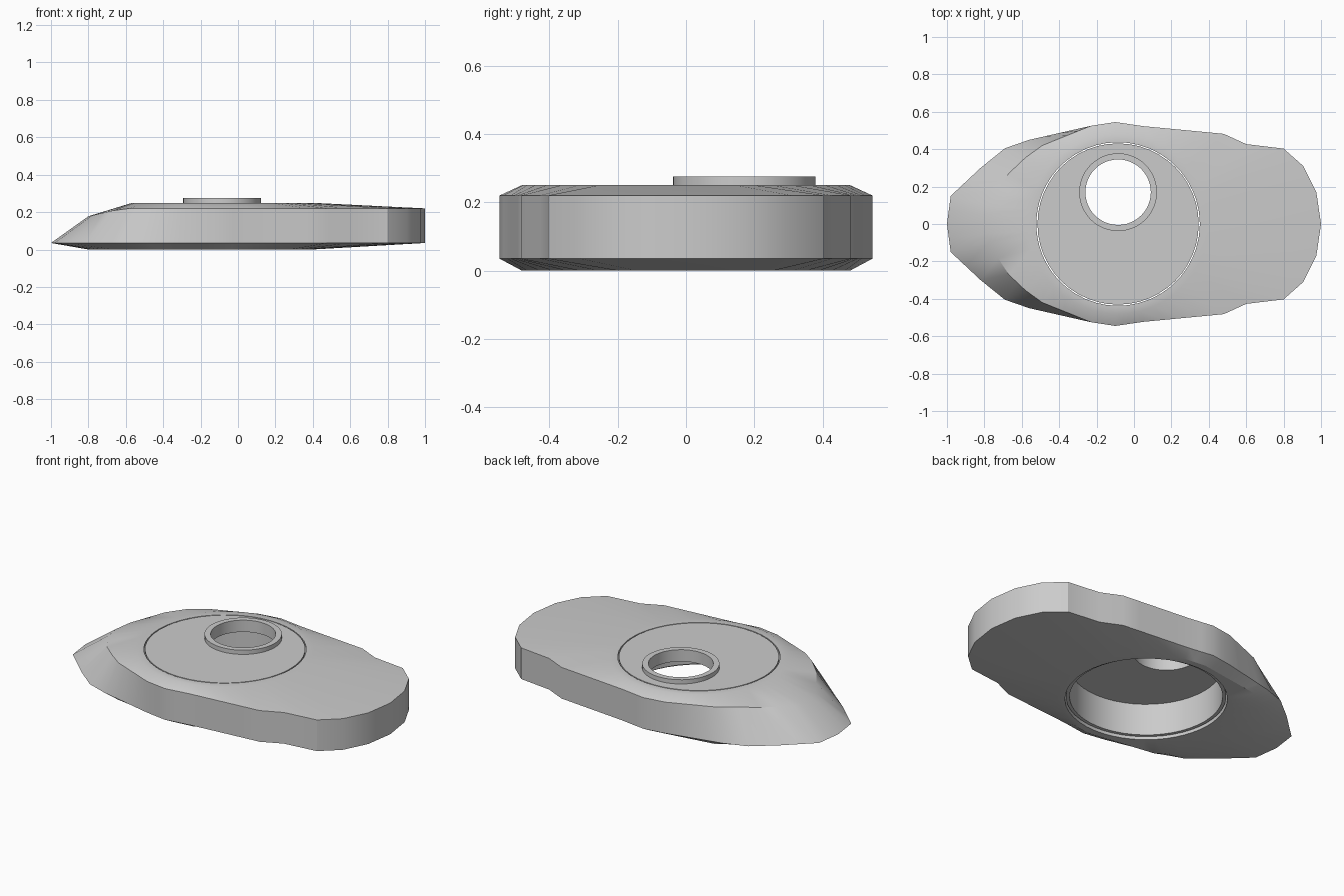
import bpy, math

if "Cube" in bpy.data.objects:
    bpy.data.objects.remove(bpy.data.objects["Cube"])

CX = -0.085  # centre of the round insert


def circle(x, y, r, z, angles):
    return [(x + r * math.cos(a), y + r * math.sin(a), z) for a in angles]


def ring_solid(name, loops):
    """Closed solid made by joining equal-length loops, last back to first."""
    n, m = len(loops[0]), len(loops)
    verts = [v for loop in loops for v in loop]
    faces = [(i * n + j, i * n + (j + 1) % n,
              (i + 1) % m * n + (j + 1) % n, (i + 1) % m * n + j)
             for i in range(m) for j in range(n)]
    mesh = bpy.data.meshes.new(name)
    mesh.from_pydata(verts, [], faces)
    mesh.update()
    ob = bpy.data.objects.new(name, mesh)
    bpy.context.collection.objects.link(ob)
    bpy.context.view_layer.objects.active = ob
    bpy.ops.object.select_all(action='DESELECT')
    ob.select_set(True)
    bpy.ops.object.mode_set(mode='EDIT')
    bpy.ops.mesh.select_all(action='SELECT')
    bpy.ops.mesh.normals_make_consistent(inside=False)
    bpy.ops.object.mode_set(mode='OBJECT')
    bpy.ops.object.shade_smooth_by_angle(angle=math.radians(28))
    return ob


# Half outline, tail to nose: widest edge, then the raised edge where it differs
half = [
    ((1.0, 0.0), None), ((0.975, 0.17), None), ((0.905, 0.31), None),
    ((0.80, 0.403), None), ((0.60, 0.427), None), ((0.48, 0.482), None),
    ((0.05, 0.523), None), ((-0.10, 0.545), None), ((-0.23, 0.525), None),
    ((-0.56, 0.45), (-0.49, 0.42, 0.22)), ((-0.69, 0.405), (-0.58, 0.355, 0.22)),
    ((-0.82, 0.30), (-0.67, 0.27, 0.208)), ((-0.98, 0.15), (-0.78, 0.10, 0.182)),
    ((-1.0, 0.0), (-0.80, 0.0, 0.178)),
]

# Matching corner rows for the upper, lower and underside edges
rows = []
for (x, y), raised in half:
    a = math.atan2(y, x - CX)
    upper = raised or (x, y, 0.22)
    under = ((raised[0], raised[1], 0.0) if raised
             else circle(CX, 0, 0.48, 0.0, [a])[0])
    rows.append((a, upper, (x, y, 0.035), under))
flip = lambda p: (p[0], -p[1], p[2])
rows += [(2 * math.pi - r[0], *map(flip, r[1:])) for r in rows[-2:0:-1]]

# Subdivide the rows so that the round opening is smooth
angles, upper, lower, under = [], [], [], []
mix = lambda p, q, t: tuple(u + (v - u) * t for u, v in zip(p, q))
for i, r in enumerate(rows):
    s = rows[(i + 1) % len(rows)]
    b = s[0] if i + 1 < len(rows) else 2 * math.pi
    k = max(1, math.ceil((b - r[0]) / math.radians(9)))
    for j in range(k):
        t = j / k
        angles.append(r[0] + (b - r[0]) * t)
        for out, c in ((upper, 1), (lower, 2), (under, 3)):
            out.append(mix(r[c], s[c], t))

# Body shell with the round opening
ring_solid("hull_body", [
    circle(CX, 0, 0.437, 0.25, angles), circle(CX, 0, 0.48, 0.25, angles),
    upper, lower, under, circle(CX, 0, 0.437, 0.0, angles)])

# Rotating drum: thin roof with an off-centre hole, and a hanging skirt
N = [2 * math.pi * i / 48 for i in range(48)]
ring_solid("turntable_drum", [
    circle(CX, 0.17, 0.175, 0.25, N), circle(CX, 0, 0.431, 0.25, N),
    circle(CX, 0, 0.431, 0.015, N), circle(CX, 0, 0.412, 0.015, N),
    circle(CX, 0, 0.412, 0.205, N), circle(CX, 0.17, 0.175, 0.205, N)])

# Raised collar around the hatch hole
ring_solid("hatch_collar", [
    circle(CX, 0.17, 0.175, 0.249, N), circle(CX, 0.17, 0.175, 0.275, N),
    circle(CX, 0.17, 0.208, 0.275, N), circle(CX, 0.17, 0.208, 0.249, N)])
